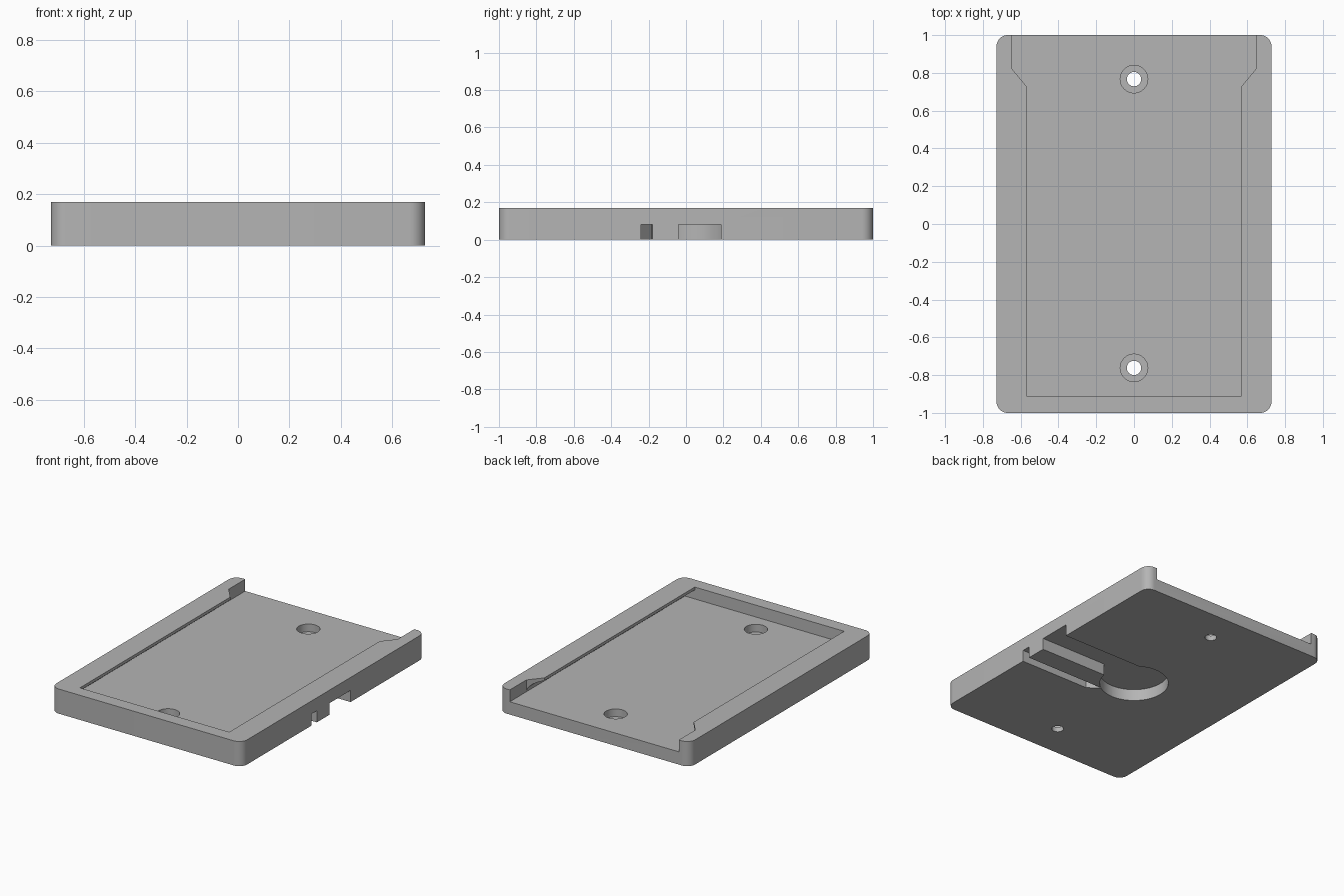
import bpy, bmesh, math

if "Cube" in bpy.data.objects:
    bpy.data.objects.remove(bpy.data.objects["Cube"], do_unlink=True)

HALF_W, HALF_L, HEIGHT = 0.728, 1.0, 0.17
FLOOR, LIP, CORNER = 0.088, 0.15, 0.06
INNER, OUTER = 0.57, 0.645      # half width of slot at the lip and at the floor
RECESS = 0.08                   # depth of the underside recesses

grey = bpy.data.materials.new("plain_grey")
grey.use_nodes = True
colour = (0.46, 0.46, 0.46, 1)
grey.diffuse_color = colour
grey.node_tree.nodes["Principled BSDF"].inputs["Base Color"].default_value = colour


def prism(name, points, low, high, along_y=False):
    """Extrude a 2D outline between two levels, along z or along y."""
    bm = bmesh.new()
    place = (lambda a, b, c: (a, c, b)) if along_y else (lambda a, b, c: (a, b, c))
    face = bm.faces.new([bm.verts.new(place(a, b, low)) for a, b in points])
    moved = bmesh.ops.extrude_face_region(bm, geom=[face])["geom"]
    shift = place(0, 0, high - low)
    bmesh.ops.translate(bm, vec=shift, verts=[v for v in moved if isinstance(v, bmesh.types.BMVert)])
    bmesh.ops.recalc_face_normals(bm, faces=bm.faces)
    mesh = bpy.data.meshes.new(name)
    bm.to_mesh(mesh)
    bm.free()
    mesh.materials.append(grey)
    obj = bpy.data.objects.new(name, mesh)
    bpy.context.collection.objects.link(obj)
    return obj


def arc(cx, cy, radius, start, end, steps):
    angles = [math.radians(start + (end - start) * i / steps) for i in range(steps + 1)]
    return [(cx + radius * math.cos(t), cy + radius * math.sin(t)) for t in angles]


def circle(cx, cy, radius, steps=48):
    return arc(cx, cy, radius, 0, 360, steps)[:-1]


def mirrored(points):
    return points + [(-x, y) for x, y in reversed(points)]


# Plate with rounded corners
outline = []
for i, (sx, sy) in enumerate([(1, 1), (-1, 1), (-1, -1), (1, -1)]):
    outline += arc(sx * (HALF_W - CORNER), sy * (HALF_L - CORNER), CORNER, 90 * i, 90 * i + 90, 10)
plate = prism("holder_plate", outline, 0, HEIGHT)

# Slide-in slot with undercut rounded sides, open at the back
side = [(INNER + (OUTER - INNER) * c, FLOOR + (LIP - FLOOR) * s)
        for c, s in arc(0, 0, 1, 0, 90, 8)]
cutters = [prism("slot_cutter", mirrored(side + [(INNER, 0.3)]), -0.91, 1.2, along_y=True)]

# Flared mouth of the slot
mouth = [(OUTER, 1.2), (OUTER, 0.82), (INNER, 0.73)]
cutters.append(prism("mouth_cutter", mirrored(mouth), FLOOR, 0.3))

# Counterbored screw holes
for y in (0.767, -0.762):
    cutters.append(prism("screw_hole_cutter", circle(0, y, 0.038, 32), -0.1, 0.3))
    cutters.append(prism("counterbore_cutter", circle(0, y, 0.073), 0.035, 0.3))

# Underside disc recess with a wide and a narrow channel to the side
cutters.append(prism("disc_cutter", circle(0, 0, 0.22, 64), -0.1, RECESS))
cutters.append(prism("wide_channel_cutter",
                     [(0.1, -0.04), (0.8, -0.04), (0.8, 0.187), (0.1, 0.187)], -0.1, RECESS))
cutters.append(prism("narrow_channel_cutter",
                     [(0.12, -0.18), (0.2, -0.24), (0.8, -0.24), (0.8, -0.18)], -0.1, RECESS))

# Cut everything out of the plate
bpy.context.view_layer.objects.active = plate
plate.select_set(True)
for cutter in cutters:
    cut = plate.modifiers.new(cutter.name, "BOOLEAN")
    cut.operation, cut.solver, cut.object = "DIFFERENCE", "EXACT", cutter
    bpy.ops.object.modifier_apply(modifier=cut.name)
    bpy.data.objects.remove(cutter, do_unlink=True)

bpy.ops.object.shade_smooth_by_angle(angle=math.radians(30))
